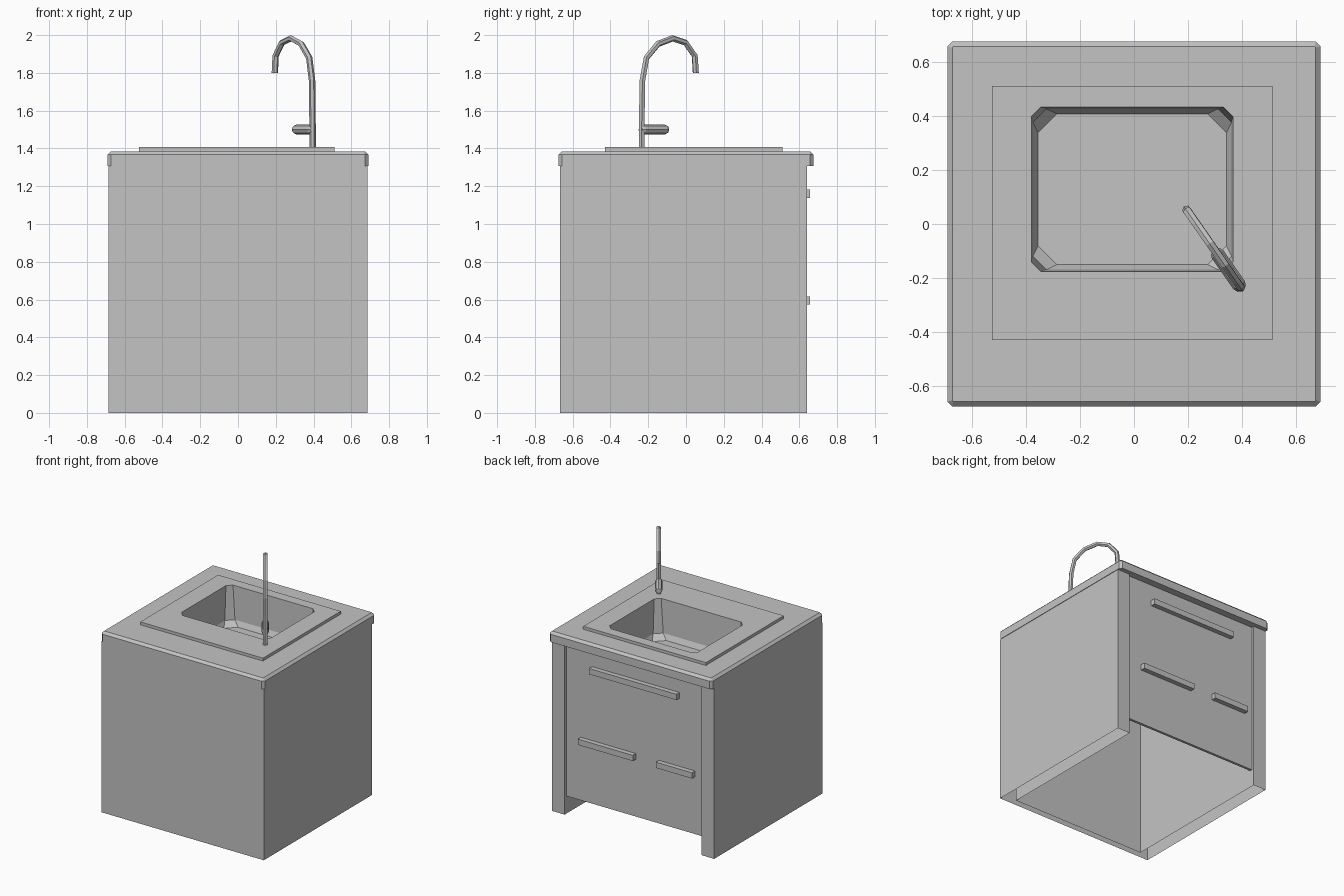
import bpy
import bmesh
from mathutils import Vector

cube = bpy.data.objects.get("Cube")
if cube:
    bpy.data.objects.remove(cube, do_unlink=True)

# Single grey finish
grey = bpy.data.materials.new("plain grey")
grey.use_nodes = True
colour = (0.55, 0.55, 0.55, 1)
grey.diffuse_color = colour
grey.node_tree.nodes["Principled BSDF"].inputs["Base Color"].default_value = colour


def finish(name, bm):
    bmesh.ops.remove_doubles(bm, verts=bm.verts, dist=0.0001)
    bmesh.ops.recalc_face_normals(bm, faces=bm.faces)
    mesh = bpy.data.meshes.new(name)
    bm.to_mesh(mesh)
    bm.free()
    mesh.materials.append(grey)
    obj = bpy.data.objects.new(name, mesh)
    bpy.context.collection.objects.link(obj)
    return obj


def loft(name, rings, cap_end=False, closed=False):
    """Skin a series of matching point loops."""
    bm = bmesh.new()
    loops = [[bm.verts.new(p) for p in ring] for ring in rings]
    pairs = list(zip(loops, loops[1:]))
    if closed:
        pairs.append((loops[-1], loops[0]))
    for a, b in pairs:
        for i in range(len(a)):
            j = (i + 1) % len(a)
            bm.faces.new((a[i], a[j], b[j], b[i]))
    if cap_end:
        bm.faces.new(loops[-1])
    return finish(name, bm)


def rect(x0, x1, y0, y1, z, cut=0.0, inset=0.0):
    """Rectangle with cut corners, eight points."""
    x0, x1, y0, y1 = x0 + inset, x1 - inset, y0 + inset, y1 - inset
    return [(x0 + cut, y0, z), (x1 - cut, y0, z), (x1, y0 + cut, z), (x1, y1 - cut, z),
            (x1 - cut, y1, z), (x0 + cut, y1, z), (x0, y1 - cut, z), (x0, y0 + cut, z)]


def box(name, x0, x1, y0, y1, z0, z1):
    bm = bmesh.new()
    bmesh.ops.create_cube(bm, size=1)
    for v in bm.verts:
        v.co = (x1 if v.co.x > 0 else x0, y1 if v.co.y > 0 else y0, z1 if v.co.z > 0 else z0)
    return finish(name, bm)


# Cabinet: hollow walls in a U plan, open underneath
half, inner, back, front = 0.686, 0.578, 0.64, -0.668
plan = [(half, back), (half, front), (-half, front), (-half, back),
        (-inner, back), (-inner, front + 0.05), (inner, front + 0.05), (inner, back)]
counter_base, counter_top, plate_top = 1.307, 1.385, 1.407
loft("cabinet_walls", [[(x, y, z) for x, y in plan] for z in (0, counter_base)])

# Recessed drawer front and its handles
box("drawer_front", -inner, inner, 0.6, 0.62, 0.135, counter_base)
for name, x0, x1, z in (("top_handle", -0.38, 0.36, 1.16),
                        ("wide_handle", -0.01, 0.455, 0.595),
                        ("narrow_handle", -0.51, -0.205, 0.595)):
    box(name, x0, x1, 0.62, 0.657, z - 0.022, z + 0.022)

# Countertop with chamfered rim and an opening for the basin
top = (-0.69, 0.69, -0.675, 0.675)
hole = (-0.38, 0.367, -0.175, 0.432)
loft("countertop", [
    rect(*top, counter_base, 0.018),
    rect(*top, counter_top - 0.018, 0.018),
    rect(*top, counter_top, 0.004, 0.018),
    rect(*hole, counter_top, 0.03, -0.004),
    rect(*hole, counter_base, 0.03, -0.004),
], closed=True)

# Sink plate and basin in one sheet
plate = (-0.525, 0.512, -0.43, 0.51)
loft("sink_basin", [
    rect(*plate, counter_top),
    rect(*plate, plate_top),
    rect(*hole, plate_top, 0.035),
    rect(*hole, 1.15, 0.05, 0.006),
    rect(*hole, 1.11, 0.07, 0.025),
], cap_end=True)


# Tap, standing in a vertical plane that runs diagonally over the basin
def tap_point(s, z):
    return Vector((0.395 - 0.2 * s, -0.235 + 0.287 * s, z))


def tube(name, points, radius, resolution):
    curve = bpy.data.curves.new(name, "CURVE")
    curve.dimensions = "3D"
    curve.bevel_depth = radius
    curve.bevel_resolution = resolution
    curve.use_fill_caps = True
    spline = curve.splines.new("POLY")
    spline.points.add(len(points) - 1)
    for p, (s, z, scale) in zip(spline.points, points):
        p.co = (*tap_point(s, z), 1)
        p.radius = scale
    curve.materials.append(grey)
    obj = bpy.data.objects.new(name, curve)
    bpy.context.collection.objects.link(obj)
    bpy.ops.object.select_all(action="DESELECT")
    obj.select_set(True)
    bpy.context.view_layer.objects.active = obj
    bpy.ops.object.convert(target="MESH")
    for poly in bpy.context.object.data.polygons:
        poly.use_smooth = False


path = [(0, counter_top), (0, 1.5), (0.015, 1.76), (0.09, 1.88), (0.3, 1.953),
        (0.57, 1.983), (0.81, 1.96), (0.98, 1.89), (1, 1.8)]
tube("tap_spout", [(s, z, 1) for s, z in path], 0.017, 1)
tube("tap_lever", [(-0.02, 1.5, 0.7), (0.03, 1.5, 1), (0.43, 1.5, 1), (0.47, 1.5, 0.75)], 0.026, 2)
